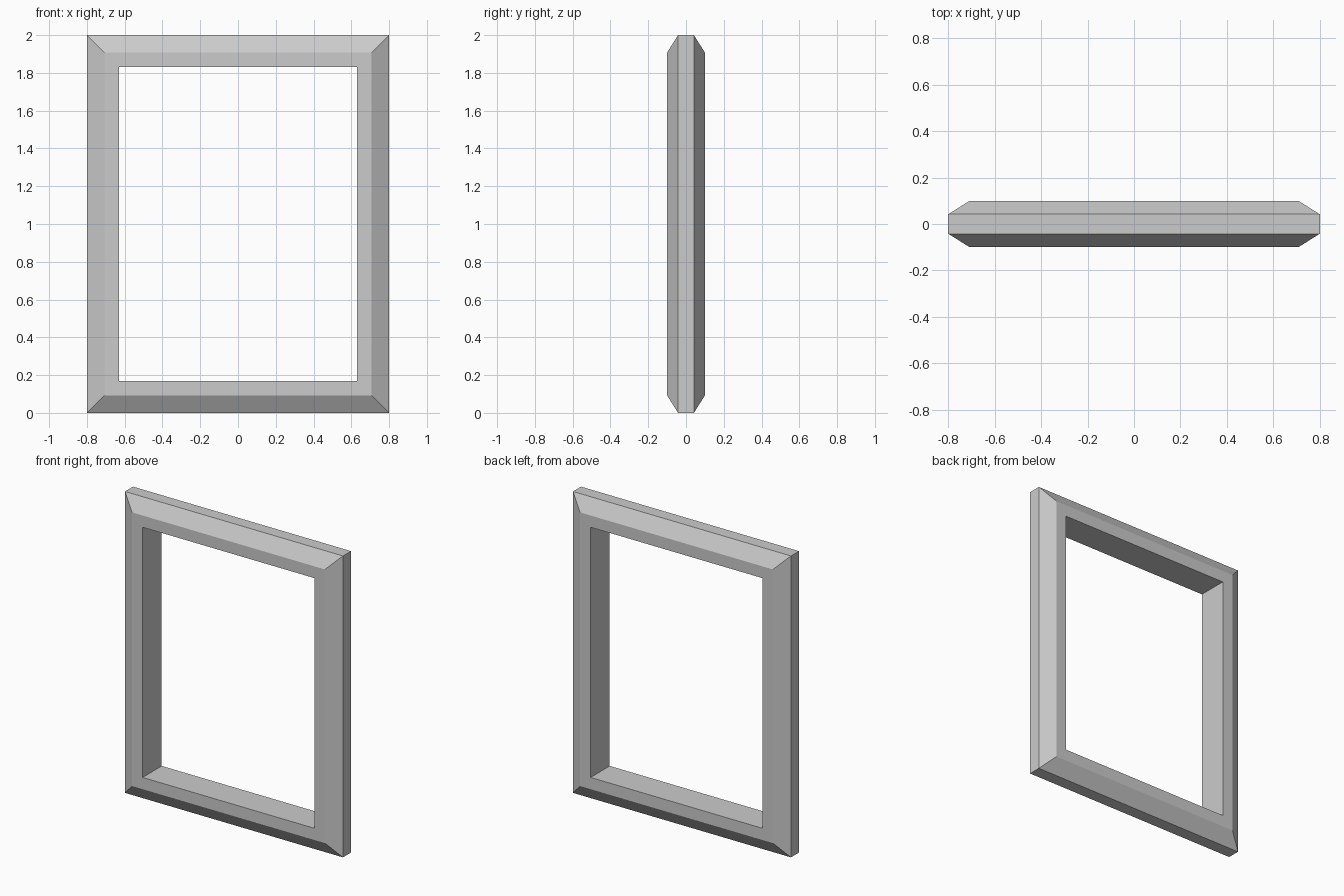
import bpy
import bmesh

if "Cube" in bpy.data.objects:
    bpy.data.objects.remove(bpy.data.objects["Cube"])

HALF_W, HEIGHT = 0.8, 2.0

# Moulding cross-section: (inset from the outer edge, depth)
profile = [(0, -0.042), (0.092, -0.1), (0.17, -0.1),
           (0.17, 0.1), (0.092, 0.1), (0, 0.042)]

# Mitred rectangular frame: one rectangle of corners per profile point
bm = bmesh.new()
rings = []
for inset, y in profile:
    x, low, high = HALF_W - inset, inset, HEIGHT - inset
    rings.append([bm.verts.new((cx, y, cz)) for cx, cz in
                  ((-x, low), (x, low), (x, high), (-x, high))])

# Join neighbouring rectangles all the way round the cross-section
for i, ring in enumerate(rings):
    following = rings[(i + 1) % len(rings)]
    for j in range(4):
        k = (j + 1) % 4
        bm.faces.new((ring[j], ring[k], following[k], following[j]))
bmesh.ops.recalc_face_normals(bm, faces=bm.faces)

mesh = bpy.data.meshes.new("window_frame")
bm.to_mesh(mesh)
bm.free()
frame = bpy.data.objects.new("window_frame", mesh)
bpy.context.collection.objects.link(frame)
